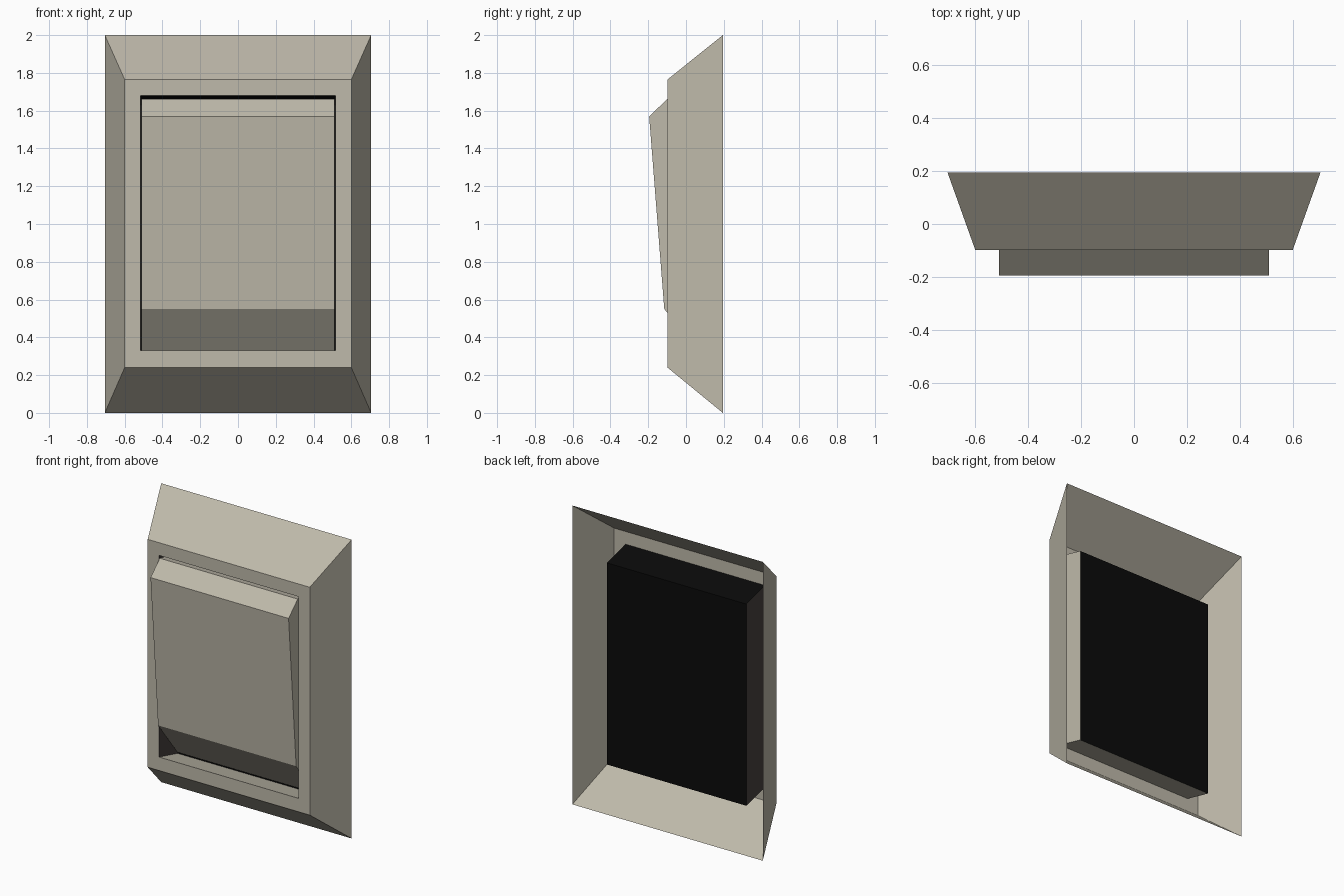
import bpy
import bmesh

if "Cube" in bpy.data.objects:
    bpy.data.objects.remove(bpy.data.objects["Cube"])


def material(name, rgb):
    m = bpy.data.materials.new(name)
    m.diffuse_color = (*rgb, 1.0)
    m.use_nodes = True
    m.node_tree.nodes["Principled BSDF"].inputs["Base Color"].default_value = m.diffuse_color
    return m


beige = material("warm beige", (0.52, 0.49, 0.405))
black = material("black", (0.003, 0.003, 0.003))
brown = material("dark brown", (0.065, 0.054, 0.049))


def finish(name, bm, mats):
    mesh = bpy.data.meshes.new(name)
    bm.to_mesh(mesh)
    bm.free()
    for m in mats:
        mesh.materials.append(m)
    obj = bpy.data.objects.new(name, mesh)
    bpy.context.collection.objects.link(obj)
    return obj


def ring(bm, half_w, y, z0, z1):
    """Rectangular loop facing the front: bottom left, bottom right, top right, top left."""
    return [bm.verts.new((x, y, z)) for x, z in
            ((-half_w, z0), (half_w, z0), (half_w, z1), (-half_w, z1))]


def bridge(bm, a, b):
    return [bm.faces.new((a[i], a[(i + 1) % 4], b[(i + 1) % 4], b[i])) for i in range(4)]


HOLE_W, HOLE_Z0, HOLE_Z1 = 0.516, 0.33, 1.68

# Cover plate: sloped rim and flat front with an opening, hollow behind
bm = bmesh.new()
base = ring(bm, 0.705, 0.195, 0.0, 2.0)
front = ring(bm, 0.60, -0.098, 0.24, 1.765)
opening = ring(bm, HOLE_W, -0.098, HOLE_Z0, HOLE_Z1)
bridge(bm, base, front)
bridge(bm, front, opening)
finish("cover_plate", bm, [beige])

# Recess box: walls lean down toward the back; back and top black, left wall brown
bm = bmesh.new()
mouth = ring(bm, HOLE_W, -0.098, HOLE_Z0, HOLE_Z1)
rear = ring(bm, HOLE_W, 0.098, 0.28, 1.63)
floor, right, top, left = bridge(bm, mouth, rear)
back = bm.faces.new(rear)
top.material_index = back.material_index = 1
left.material_index = 2
finish("recess_box", bm, [beige, black, brown])

# Rocker: side profile extruded across the opening
profile = [(-0.195, 1.57), (-0.115, 0.55), (0.09, 0.292), (0.09, 1.622), (-0.098, 1.662)]
bm = bmesh.new()
side_a = [bm.verts.new((-0.511, y, z)) for y, z in profile]
side_b = [bm.verts.new((0.511, y, z)) for y, z in profile]
bm.faces.new(side_a)
bm.faces.new(side_b[::-1])
for i in range(len(profile)):
    j = (i + 1) % len(profile)
    bm.faces.new((side_a[i], side_b[i], side_b[j], side_a[j]))
bmesh.ops.recalc_face_normals(bm, faces=bm.faces)
finish("rocker", bm, [beige])
